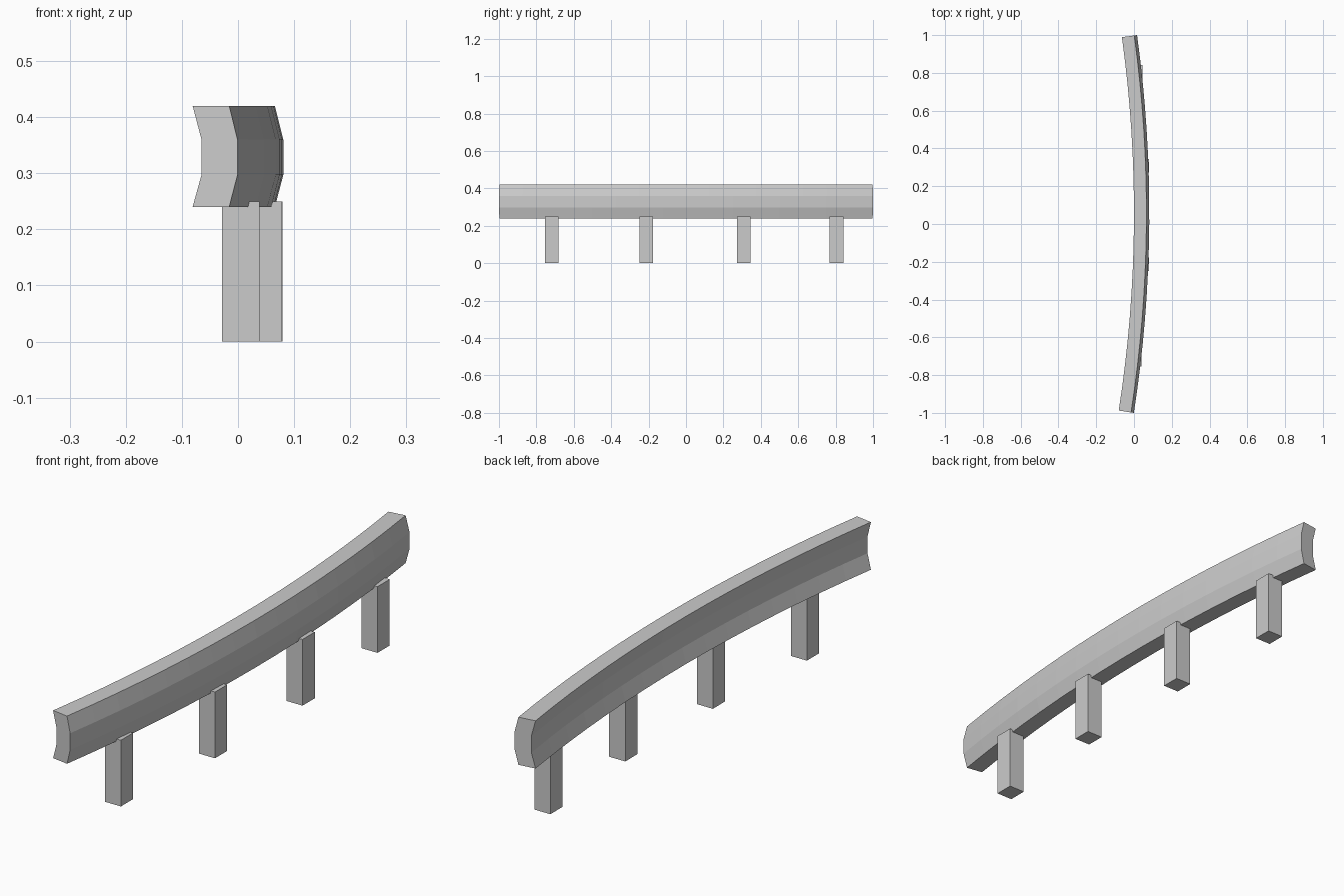
import bpy, bmesh
from math import sin, cos, asin

if "Cube" in bpy.data.objects:
    bpy.data.objects.remove(bpy.data.objects["Cube"])

R, YC, SEG = 6.8, 0.058, 16      # plan arc: radius, apex position, segments


def make_object(name, bm):
    bmesh.ops.recalc_face_normals(bm, faces=bm.faces[:])
    mesh = bpy.data.meshes.new(name)
    bm.to_mesh(mesh)
    bm.free()
    ob = bpy.data.objects.new(name, mesh)
    bpy.context.collection.objects.link(ob)
    return ob


# Rail: bent-plate section (radial offset, z) swept along the arc
profile = [(0, .24), (.066, .24), (.081, .297), (.081, .36),
           (.066, .42), (0, .42), (.016, .36), (.016, .297)]
a0 = -asin((1 + YC) / (R + .081))
a1 = asin((1 - YC) / (R + .081))
bm = bmesh.new()
rings = []
for i in range(SEG + 1):
    a = a0 + (a1 - a0) * i / SEG
    rings.append([bm.verts.new(((R + o) * cos(a) - R, YC + (R + o) * sin(a), z))
                  for o, z in profile])
n = len(profile)
for r, s in zip(rings, rings[1:]):
    for j in range(n):
        k = (j + 1) % n
        bm.faces.new((r[j], r[k], s[k], s[j]))
bm.faces.new(rings[0])
bm.faces.new(rings[-1])
make_object("rail", bm)

# Posts: square blocks under the rail, set slightly toward its outer side
for i, (x, y) in enumerate([(.005, -.717), (.045, -.213), (.046, .308), (.011, .805)]):
    bm = bmesh.new()
    bmesh.ops.create_cube(bm, size=1)
    bmesh.ops.scale(bm, vec=(.067, .073, .25), verts=bm.verts)
    bmesh.ops.translate(bm, vec=(x, y, .125), verts=bm.verts)
    make_object(f"post_{i + 1}", bm)
